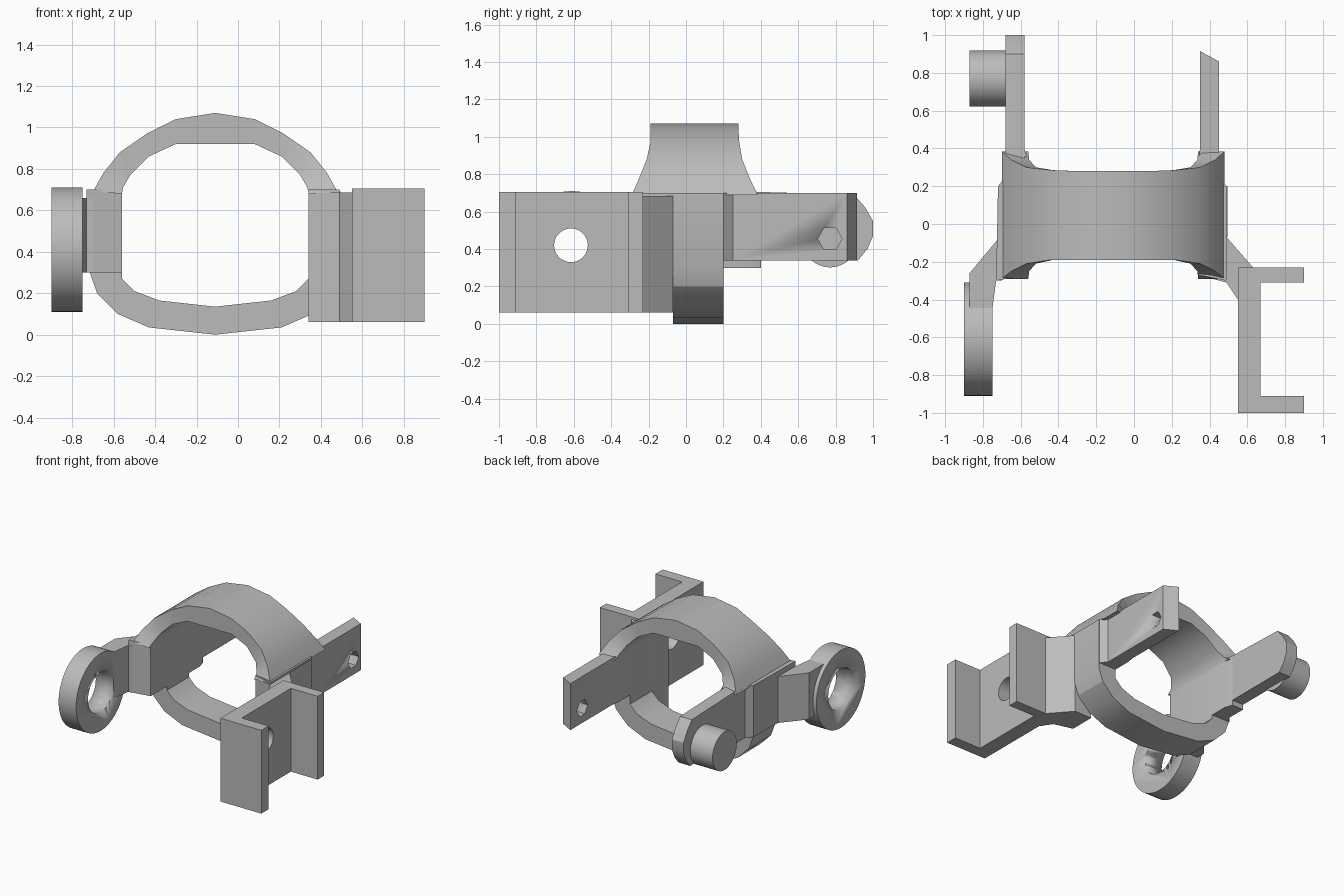
import bpy, bmesh, math
from mathutils import Matrix, Vector

if "Cube" in bpy.data.objects:
    bpy.data.objects.remove(bpy.data.objects["Cube"])

grey = bpy.data.materials.new("plain_grey")
grey.use_nodes = True
grey.diffuse_color = (0.5, 0.5, 0.5, 1)
grey.node_tree.nodes["Principled BSDF"].inputs["Base Color"].default_value = (0.5, 0.5, 0.5, 1)

CX = -0.11  # middle of the hoop


def finish(name, bm):
    bmesh.ops.recalc_face_normals(bm, faces=bm.faces)
    mesh = bpy.data.meshes.new(name)
    bm.to_mesh(mesh)
    bm.free()
    ob = bpy.data.objects.new(name, mesh)
    bpy.context.collection.objects.link(ob)
    mesh.materials.append(grey)
    bpy.ops.object.select_all(action="DESELECT")
    ob.select_set(True)
    bpy.context.view_layer.objects.active = ob
    bpy.ops.object.shade_smooth_by_angle(angle=math.radians(25))
    return ob


def extrude(name, points, lo, hi, axis="z"):
    """Flat outline pushed along z (outline in x, y) or x (outline in y, z)."""
    bm = bmesh.new()
    place = (lambda a, b: (a, b, lo)) if axis == "z" else (lambda a, b: (lo, a, b))
    face = bm.faces.new([bm.verts.new(place(a, b)) for a, b in points])
    ext = bmesh.ops.extrude_face_region(bm, geom=[face])
    move = Vector((0, 0, hi - lo)) if axis == "z" else Vector((hi - lo, 0, 0))
    bmesh.ops.translate(bm, vec=move, verts=[v for v in ext["geom"] if isinstance(v, bmesh.types.BMVert)])
    return finish(name, bm)


def rod(name, x0, x1, y, z, radius, sides=48):
    ring = [2 * math.pi * i / sides for i in range(sides)]
    return extrude(name, [(y + radius * math.cos(a), z + radius * math.sin(a)) for a in ring], x0, x1, "x")


def cut(target, cutter):
    cutter.hide_render = True
    mod = target.modifiers.new("hole", "BOOLEAN")
    mod.operation, mod.solver, mod.object = "DIFFERENCE", "EXACT", cutter
    bpy.context.view_layer.objects.active = target
    bpy.ops.object.modifier_apply(modifier=mod.name)
    bpy.data.objects.remove(cutter)


def band(name, half):
    """Loft of four-cornered sections, mirrored about the hoop's middle.
    Each station: outer offset, outer z, inner offset, inner z, front y, back y."""
    stations = [(-a, b, -c, d, e, f) for a, b, c, d, e, f in half[:0:-1]] + half
    bm = bmesh.new()
    rings = []
    for ox, oz, ix, iz, yf, yb in stations:
        corners = [(ox, yf, oz), (ox, yb, oz), (ix, yb, iz), (ix, yf, iz)]
        rings.append([bm.verts.new((CX + x, y, z)) for x, y, z in corners])
    for r, s in zip(rings, rings[1:]):
        for i in range(4):
            j = (i + 1) % 4
            bm.faces.new((r[i], r[j], s[j], s[i]))
    bm.faces.new(rings[0])
    bm.faces.new(rings[-1])
    return finish(name, bm)


# Hoop: flared arch above, narrow strap below
band("upper_arch", [
    (0, 1.07, 0, .92, -.19, .28), (.19, 1.04, .19, .92, -.19, .28),
    (.33, .97, .32, .86, -.19, .285), (.46, .88, .41, .77, -.21, .30),
    (.54, .78, .445, .71, -.25, .34), (.59, .69, .45, .68, -.29, .385)])
strap = [(0, .0, 0, .135), (.32, .035, .27, .165), (.47, .10, .39, .21),
         (.57, .20, .45, .27), (.605, .30, .45, .32), (.605, .69, .45, .69)]
band("lower_strap", [s + (-.07, .2) for s in strap])

# Side walls and rear arms
extrude("side_wall", [(-.56, -.27), (-.73, -.3), (-.72, .2), (-.68, .25),
                      (-.68, .4), (-.58, .4), (-.56, .34)], .3, .7)
extrude("rear_pin_arm", [(.25, .34), (.25, .71), (.9, .69), (.96, .62), (1, .55),
                         (1, .47), (.97, .4), (.92, .34)], -.68, -.58, "x")
rod("pin", -.87, -.67, .77, .45, .148)
slotted = extrude("rear_slotted_arm", [(.34, -.27), (.49, -.3), (.49, .2), (.45, .25), (.45, .86),
                                       (.35, .915), (.35, .4), (.34, .34)], .34, .7)
cut(slotted, rod("hex_cutter", .2, .6, .77, .455, .065, 6))

# Front eye tab
extrude("eye_tab", [(-.7, -.08), (-.72, -.08), (-.87, -.26), (-.87, -.45),
                    (-.75, -.45), (-.73, -.3), (-.7, -.3)], .3, .66)
eye = rod("eye_ring", -.9, -.75, -.61, .41, .3, 64)
cut(eye, rod("eye_cutter", -1.1, -.6, -.61, .41, .155))

# Front channel bracket and the gusset joining it to the hoop
extrude("gusset", [(.34, -.27), (.49, -.31), (.55, -.4), (.6, -.4), (.6, -.23),
                   (.63, -.23), (.49, -.07), (.34, -.07)], .06, .685)
channel = extrude("channel_bracket", [(.55, -1), (.9, -1), (.9, -.91), (.67, -.91), (.67, -.31),
                                      (.9, -.31), (.9, -.23), (.55, -.23)], .06, .705)
cut(channel, rod("bolt_cutter", .4, .8, -.615, .42, .09))
